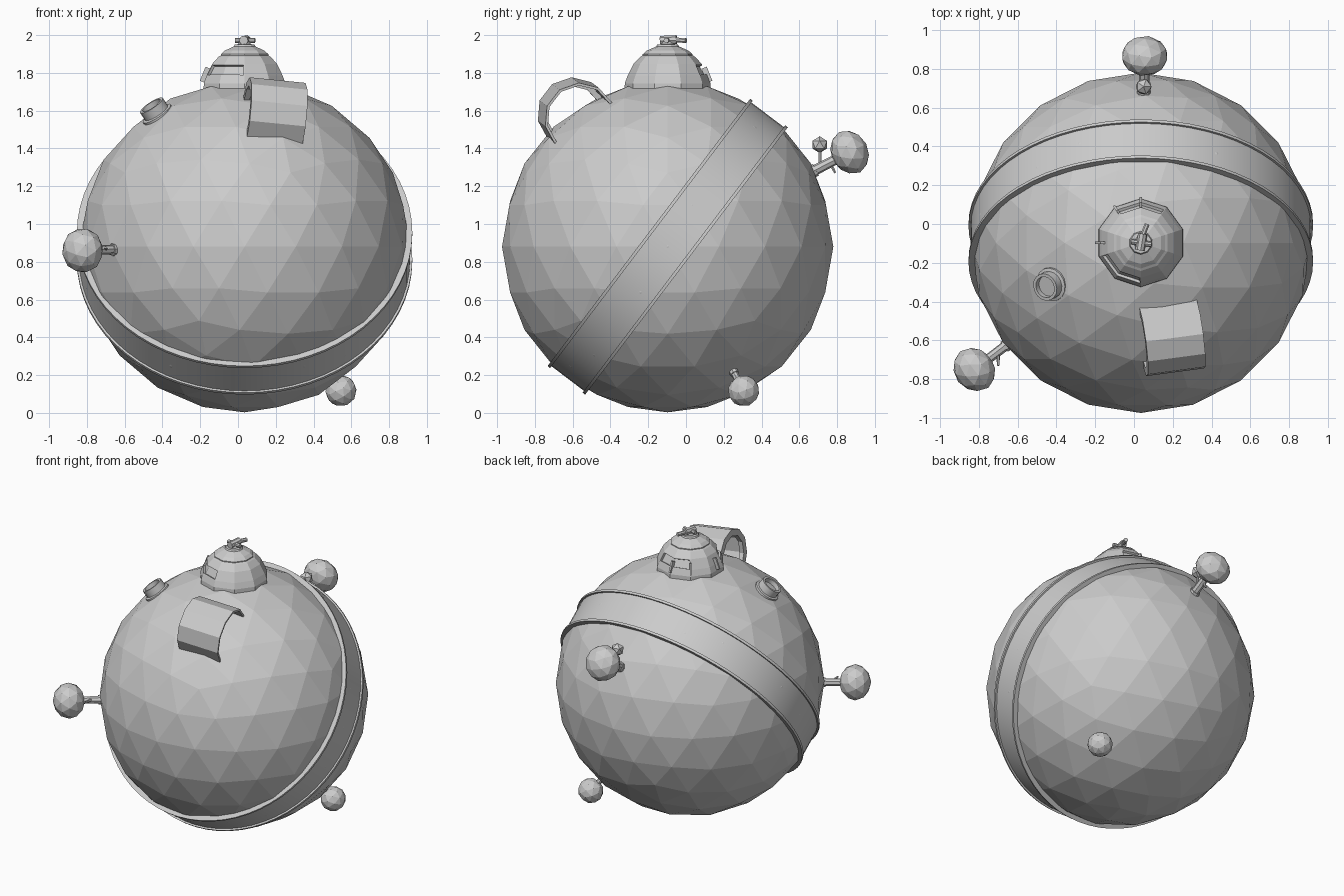
import bpy, bmesh
from math import sin, cos, pi, radians, atan2, degrees
from mathutils import Vector, Matrix

if "Cube" in bpy.data.objects:
    bpy.data.objects.remove(bpy.data.objects["Cube"])

C = Vector((0.035, -0.097, 0.88))   # hull centre
R = 0.877
UP = Vector((0, 0, 1))


def finish(name, bm, matrix=None, smooth=False):
    if matrix:
        bm.transform(matrix)
    bmesh.ops.recalc_face_normals(bm, faces=bm.faces)
    me = bpy.data.meshes.new(name)
    bm.to_mesh(me)
    bm.free()
    ob = bpy.data.objects.new(name, me)
    bpy.context.collection.objects.link(ob)
    if smooth:
        bpy.ops.object.select_all(action='DESELECT')
        ob.select_set(True)
        bpy.context.view_layer.objects.active = ob
        bpy.ops.object.shade_smooth_by_angle(angle=radians(30))
    return ob


def frame(loc, d):
    q = UP.rotation_difference(Vector(d).normalized())
    return Matrix.Translation(loc) @ q.to_matrix().to_4x4()


def ball(name, loc, radius, subdiv, d=UP, flat=1.0):
    bm = bmesh.new()
    bmesh.ops.create_icosphere(bm, subdivisions=subdiv, radius=radius)
    bmesh.ops.scale(bm, vec=(1, 1, flat), verts=bm.verts)
    return finish(name, bm, frame(loc, d))


def lathe_mesh(profile, n, phase=0.0, closed=False):
    bm = bmesh.new()
    rings = [[bm.verts.new((r * cos(phase + 2 * pi * i / n), r * sin(phase + 2 * pi * i / n), h))
              for i in range(n)] for r, h in profile]
    pairs = list(zip(rings, rings[1:]))
    if closed:
        pairs.append((rings[-1], rings[0]))
    for a, b in pairs:
        for i in range(n):
            j = (i + 1) % n
            bm.faces.new((a[i], a[j], b[j], b[i]))
    if not closed:
        bm.faces.new(rings[0])
        bm.faces.new(rings[-1])
    return bm


def rod(name, a, b, r, n=8, r2=None):
    a, b = Vector(a), Vector(b)
    bm = lathe_mesh([(r, 0), (r2 or r, (b - a).length)], n)
    return finish(name, bm, frame(a, b - a))


def box(name, size, matrix):
    bm = bmesh.new()
    bmesh.ops.create_cube(bm, size=1)
    bmesh.ops.scale(bm, vec=size, verts=bm.verts)
    return finish(name, bm, matrix)


# Faceted hull
ball("hull", C, R, 3)

# Tilted band with two raised flanges
half = [(0.84, 0.125), (0.888, 0.125), (0.888, 0.108), (0.876, 0.108)]
profile = [(r, -h) for r, h in half] + half[::-1]
finish("hull_band", lathe_mesh(profile, 64, closed=True), frame(C, (0, 0.797, -0.604)), True)

# Ten-sided turret dome with recessed windows
base = Vector((C.x, C.y, 0))
bm = lathe_mesh([(0.229, 1.68), (0.227, 1.745), (0.212, 1.785), (0.18, 1.848),
                 (0.145, 1.885), (0.12, 1.90)], 10, radians(18))
bmesh.ops.recalc_face_normals(bm, faces=bm.faces)
for angles in ((216, 252), (72, 108)):
    faces = []
    for f in bm.faces:
        c = f.calc_center_median()
        a = degrees(atan2(c.y, c.x)) % 360
        if 1.79 < c.z < 1.84 and len(f.verts) == 4 and any(abs(a - t) < 4 for t in angles):
            faces.append(f)
    bmesh.ops.inset_region(bm, faces=faces, thickness=0.008, depth=0)
    bmesh.ops.inset_region(bm, faces=faces, thickness=0.001, depth=-0.015)
finish("turret_dome", bm, Matrix.Translation(base))

# Turret lid and hub
finish("turret_lid", lathe_mesh([(0.132, 1.886), (0.132, 1.899), (0.11, 1.918), (0.06, 1.94),
       (0.055, 1.95), (0.035, 1.952), (0.03, 1.965)], 10, radians(18)), Matrix.Translation(base))

# Small fins around the turret windows
for ang in (90, 126, 180):
    m = (Matrix.Translation(base + Vector((0, 0, 1.79))) @ Matrix.Rotation(radians(ang), 4, 'Z')
         @ Matrix.Translation((0.208, 0, 0)) @ Matrix.Rotation(radians(-22), 4, 'Y'))
    box("turret_fin", (0.03, 0.012, 0.08), m)

# Swivel device on the lid
rod("swivel_body", (0.03, -0.135, 1.972), (0.045, -0.05, 1.976), 0.024, 8)
rod("swivel_barrel", (0.04, -0.07, 1.974), (0.068, 0.0, 1.972), 0.014, 8)
rod("swivel_axle", (-0.015, -0.09, 1.972), (0.09, -0.105, 1.972), 0.014, 8)

# Round port on the upper left
finish("round_port", lathe_mesh([(0.088, 0.82), (0.088, 0.872), (0.072, 0.876), (0.072, 0.925),
       (0.056, 0.925), (0.056, 0.895)], 16), frame(C, (-0.475, -0.22, 0.72)), True)


# Arched hood on the upper front
def arch(name, x0, x1, r_out, r_in, matrix, n=6):
    bm = bmesh.new()
    rows = []
    for i in range(n + 1):
        a = radians(-10 + 200 * i / n)
        rows.append([bm.verts.new((x, r * cos(a), r * sin(a)))
                     for x, r in ((x0, r_out), (x1, r_out), (x1, r_in), (x0, r_in))])
    for p, q in zip(rows, rows[1:]):
        for k in range(4):
            bm.faces.new((p[k], p[(k + 1) % 4], q[(k + 1) % 4], q[k]))
    bm.faces.new(rows[0])
    bm.faces.new(rows[-1])
    return finish(name, bm, matrix)


ax = Vector((0.3, 0.04, -0.03)).normalized()
out = Vector((0, -0.585, 0.81))
out = (out - ax * out.dot(ax)).normalized()
side = out.cross(ax)
hood = Matrix((ax, side, out)).transposed().to_4x4()
hood.translation = Vector((0.19, -0.58, 1.573))
arch("hood_shell", -0.15, 0.15, 0.19, 0.176, hood)
arch("hood_rim", -0.15, -0.12, 0.18, 0.145, hood)

# Ball pods on radial stems: position, radius, flattening, stem radius
pods = [("left_pod", (-0.823, -0.75, 0.86), 0.119, 0.88, 0.024),
        ("back_pod", (0.055, 0.866, 1.38), 0.121, 0.82, 0.026),
        ("lower_pod", (0.545, 0.305, 0.117), 0.084, 0.98, 0.018)]
for name, p, r, flat, sr in pods:
    p = Vector(p)
    d = (p - C).normalized()
    ball(name + "_ball", p, r, 2, d, flat)
    rod(name + "_stem", C + d * 0.8, p, sr * 1.1, 8, sr)
    rod(name + "_collar", C + d * 0.84, C + d * 0.885, sr * 1.35, 8)

# Small knob and spurs on the stems
rod("back_knob_post", (0.05, 0.71, 1.29), (0.05, 0.708, 1.42), 0.009, 6)
ball("back_knob", (0.05, 0.708, 1.42), 0.045, 1)
rod("back_spur", (0.05, 0.76, 1.33), (0.05, 0.79, 1.27), 0.012, 6, 0.006)
rod("left_spur", (-0.70, -0.65, 0.865), (-0.70, -0.73, 0.875), 0.012, 6, 0.006)
